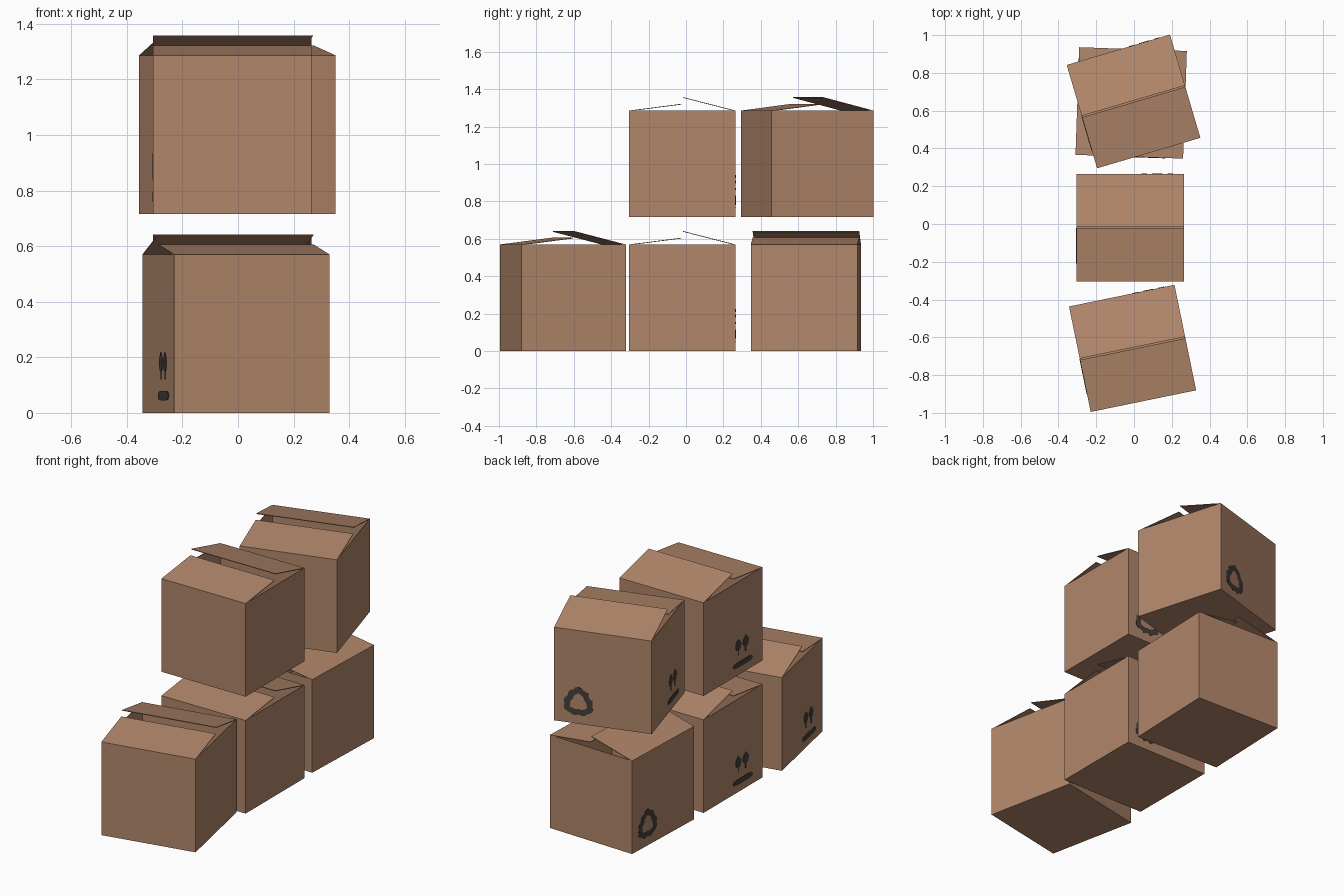
import bpy, bmesh, math
from mathutils import Matrix, Vector

if "Cube" in bpy.data.objects:
    bpy.data.objects.remove(bpy.data.objects["Cube"])

S = 0.57          # box edge
H = S / 2
T = 0.004         # cardboard thickness
P = 0.002         # printed mark thickness


def material(name, rgb):
    m = bpy.data.materials.new(name)
    m.diffuse_color = (*rgb, 1)
    m.use_nodes = True
    m.node_tree.nodes["Principled BSDF"].inputs["Base Color"].default_value = m.diffuse_color
    return m


CARD = material("cardboard", (0.44, 0.24, 0.145))
INK = material("dark_print", (0.055, 0.048, 0.044))


def finish(bm, name, mat, place):
    bmesh.ops.recalc_face_normals(bm, faces=bm.faces)
    me = bpy.data.meshes.new(name)
    bm.to_mesh(me)
    bm.free()
    me.materials.append(mat)
    ob = bpy.data.objects.new(name, me)
    ob.matrix_world = place
    bpy.context.collection.objects.link(ob)
    return ob


def prism(bm, pts, offset):
    """Solid from a flat outline pushed along an offset."""
    f = bm.faces.new([bm.verts.new(p) for p in pts])
    r = bmesh.ops.extrude_face_region(bm, geom=[f], use_keep_orig=True)
    bmesh.ops.translate(bm, vec=Vector(offset),
                        verts=[v for v in r["geom"] if isinstance(v, bmesh.types.BMVert)])


def body(name, place):
    # open-topped carton with thin walls
    bm = bmesh.new()
    bmesh.ops.create_cube(bm, size=S, matrix=Matrix.Translation((0, 0, H)))
    bmesh.ops.delete(bm, geom=[f for f in bm.faces if f.normal.z > 0.9], context="FACES_ONLY")
    ob = finish(bm, name, CARD, place)
    mod = ob.modifiers.new("wall", "SOLIDIFY")
    mod.thickness = T
    mod.offset = -1


def flap(name, side, rise, place):
    # flap hinged on the front (-1) or back (+1) rim, tilted up to the middle
    bm = bmesh.new()
    y0, y1 = side * H, side * 0.004
    pts = [(-H, y0, S), (-H, y1, S + rise), (-H, y1, S + rise - T), (-H, y0, S - T)]
    prism(bm, pts, (S, 0, 0))
    finish(bm, name, CARD, place)


def oval(cu, cz, ru, rz, n=16, point=0.0):
    """Oval outline, slightly lumpy, optionally drawn to a point on top."""
    out = []
    for i in range(n):
        a = 2 * math.pi * i / n
        k = 1 + 0.06 * math.sin(5 * a)
        w = 1 - point * max(0, math.sin(a))
        out.append((cu + ru * k * w * math.cos(a), cz + rz * k * math.sin(a)))
    return out


def arrows_print(name, place):
    # two upright arrows above a bar, on the left face
    bm = bmesh.new()
    shapes = []
    for u in (-0.050, -0.122):
        shapes.append(oval(u, 0.183, 0.029, 0.034, point=0.3))
        shapes.append([(u - .005, .12), (u + .005, .12), (u + .005, .16), (u - .005, .16)])
    bar = []
    for i in range(20):
        a = 2 * math.pi * i / 20
        c, s = math.cos(a), math.sin(a)
        bar.append((-0.094 + 0.094 * math.copysign(abs(c) ** 0.6, c),
                    0.062 + 0.017 * math.copysign(abs(s) ** 0.5, s)))
    shapes.append(bar)
    for s in shapes:
        prism(bm, [(-H, u, z) for u, z in s], (-P, 0, 0))
    finish(bm, name, INK, place)


def loop_print(name, place):
    # rounded three-cornered ring on the back face
    bm = bmesh.new()
    n = 36

    def pt(r, k, a, wob):
        q = r * (1 + k * math.cos(3 * (a - math.pi / 2)) + wob * math.sin(9 * a))
        return (0.143 + q * math.cos(a), H, 0.13 + q * math.sin(a))
    for i in range(n):
        a, b = 2 * math.pi * i / n, 2 * math.pi * (i + 1) / n
        prism(bm, [pt(.084, .08, a, .05), pt(.084, .08, b, .05),
                   pt(.047, .16, b, .04), pt(.047, .16, a, .04)], (0, P, 0))
    bmesh.ops.remove_doubles(bm, verts=bm.verts, dist=1e-5)
    # drop the hidden walls between ring segments
    seen = {}
    for f in bm.faces:
        seen.setdefault(tuple(round(c, 5) for c in f.calc_center_median()), []).append(f)
    dup = [f for g in seen.values() if len(g) > 1 for f in g]
    inner = [f for f in bm.faces if any(len(e.link_faces) > 2 for e in f.edges)
             and all(len(e.link_faces) > 2 for e in f.edges if e.calc_length() > 0.015)
             and abs(f.normal.y) < 0.5]
    bmesh.ops.delete(bm, geom=list(set(dup + inner)), context="FACES_ONLY")
    finish(bm, name, INK, place)


# name: x, y, z of base centre, turn in degrees
boxes = {
    "front_lower_box": (-0.0075, -0.6585, 0, 11.6),
    "middle_lower_box": (-0.02, -0.02, 0, 0),
    "back_lower_box": (-0.015, 0.641, 0, 88),
    "middle_upper_box": (-0.02, -0.02, 0.716, 0),
    "back_upper_box": (-0.0025, 0.649, 0.716, 16.4),
}
for name, (x, y, z, turn) in boxes.items():
    place = Matrix.Translation((x, y, z)) @ Matrix.Rotation(math.radians(turn), 4, "Z")
    body(name, place)
    flap(name + "_front_flap", -1, 0.036, place)
    flap(name + "_back_flap", 1, 0.072, place)
    arrows_print(name + "_arrows", place)
    loop_print(name + "_loop_mark", place)
